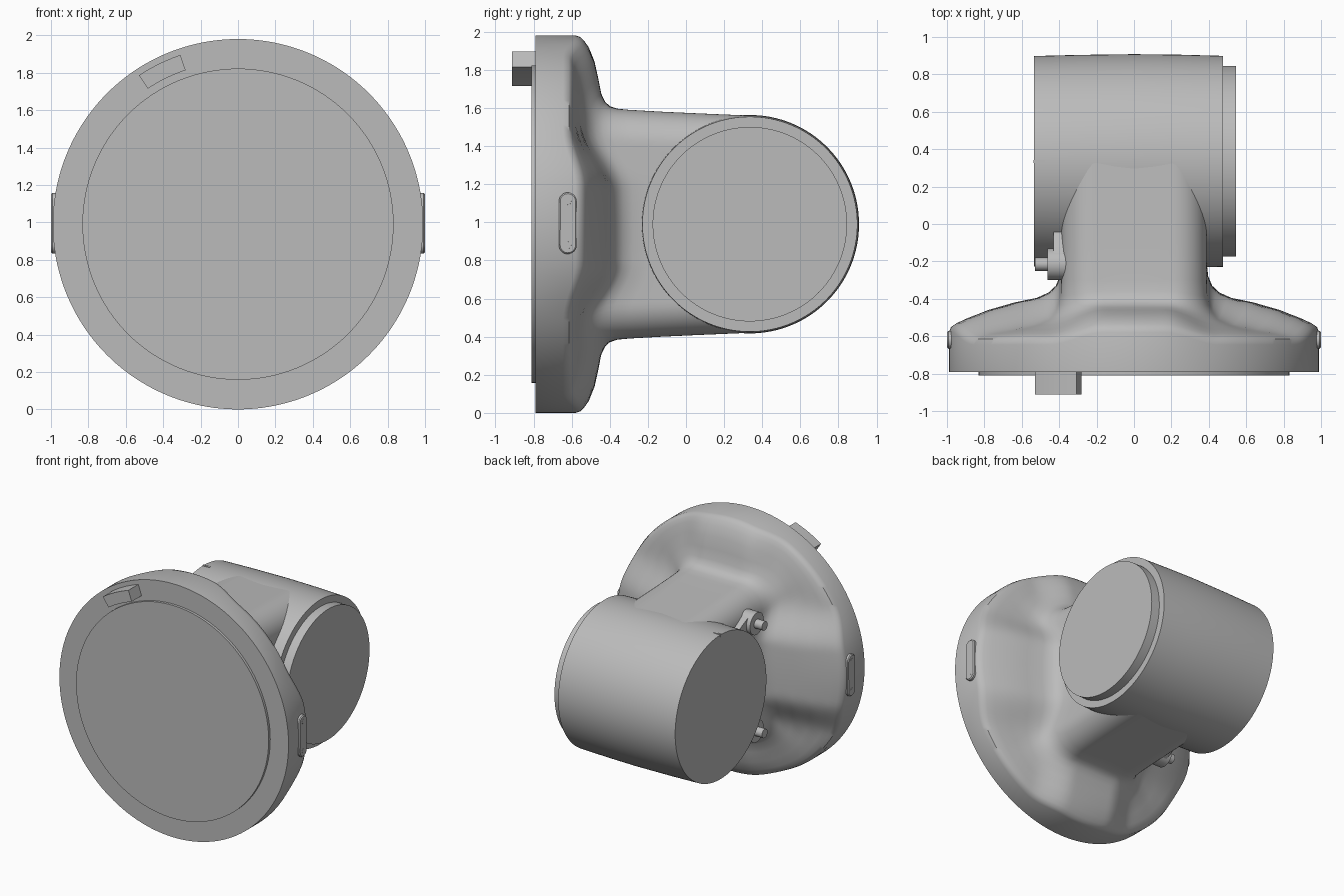
import bpy, bmesh
from math import sin, cos, pi, radians, hypot

if "Cube" in bpy.data.objects:
    bpy.data.objects.remove(bpy.data.objects["Cube"])

grey = bpy.data.materials.new("plain grey")
grey.use_nodes = True
grey.diffuse_color = (0.5, 0.5, 0.5, 1)
grey.node_tree.nodes["Principled BSDF"].inputs["Base Color"].default_value = (0.5, 0.5, 0.5, 1)

MID = 0.99        # height of the common axis
RIM = 0.99        # flange radius
BARREL_Y = 0.335  # barrel axis


def loft(name, rings, angle=30):
    """Skin a stack of equal closed rings and cap both ends."""
    bm = bmesh.new()
    loops = [[bm.verts.new(p) for p in ring] for ring in rings]
    n = len(loops[0])
    for a, b in zip(loops, loops[1:]):
        for i in range(n):
            j = (i + 1) % n
            bm.faces.new((a[i], a[j], b[j], b[i]))
    bm.faces.new(loops[0][::-1])
    bm.faces.new(loops[-1])
    bmesh.ops.recalc_face_normals(bm, faces=bm.faces)
    mesh = bpy.data.meshes.new(name)
    bm.to_mesh(mesh)
    bm.free()
    mesh.materials.append(grey)
    obj = bpy.data.objects.new(name, mesh)
    bpy.context.collection.objects.link(obj)
    bpy.ops.object.select_all(action='DESELECT')
    obj.select_set(True)
    bpy.context.view_layer.objects.active = obj
    bpy.ops.object.shade_smooth_by_angle(angle=radians(angle))
    return obj


def circle(r, n=96):
    return [(r * cos(2 * pi * i / n), r * sin(2 * pi * i / n)) for i in range(n)]


def lathe_x(name, y, z, profile, n=96):
    """Round part on an x axis from (x, radius) pairs."""
    return loft(name, [[(x, y + a, z + b) for a, b in circle(r, n)] for x, r in profile])


def smooth(lo, hi, v):
    t = min(max((v - lo) / (hi - lo), 0), 1)
    return t * t * (3 - 2 * t)


# Flange and neck: one loft from rounded-rectangle neck to round rim
HALF_W, HALF_H, CORNER = 0.388, 0.6, 0.18


def neck_radius(c, s):
    lo, hi = 0.0, 1.0
    for _ in range(22):
        r = (lo + hi) / 2
        dx = max(abs(r * c) - HALF_W + CORNER, 0)
        dz = max(abs(r * s) - HALF_H + CORNER, 0)
        if hypot(dx, dz) < CORNER:
            lo = r
        else:
            hi = r
    return lo


STEPS = [0, 0.015, 0.05, 0.11, 0.22, 0.42, 0.65, 0.84, 0.93, 0.98, 1]
SIDE = [-0.2, -0.28, -0.33, -0.365, -0.395, -0.42, -0.46, -0.505, -0.53, -0.55, -0.58]
TOP = [-0.3, -0.36, -0.40, -0.425, -0.445, -0.46, -0.48, -0.51, -0.535, -0.555, -0.58]
DIP = [-0.3, -0.39, -0.44, -0.475, -0.51, -0.54, -0.565, -0.585, -0.6, -0.615, -0.645]

directions = circle(1, 192)
necks = [neck_radius(c, s) for c, s in directions]
rings = []
for y, taper in ((0.33, 0.95), (0.05, 0.97), (-0.12, 0.983)):
    rings.append([(r * c, y, MID + r * s * taper) for r, (c, s) in zip(necks, directions)])
for t, side, top, dip in zip(STEPS, SIDE, TOP, DIP):
    ring = []
    for neck, (c, s) in zip(necks, directions):
        r = neck + t * (RIM - neck)
        x, z = r * c, r * s
        w_side = 1 - smooth(0.2, 0.5, abs(z))
        w_top = (1 - smooth(0.17, 0.45, abs(x))) * (1 - w_side)
        y = dip + w_side * (side - dip) + w_top * (top - dip)
        ring.append((x, y, MID + z))
    rings.append(ring)
rings.append([(RIM * c, -0.79, MID + RIM * s) for c, s in directions])
loft("flange_and_neck", rings, 40)

# Raised front face
loft("front_face", [[(a, y, MID + b) for a, b in circle(0.832, 128)] for y in (-0.81, -0.78)])

# Locating key, a short arc block on the front
arc = [radians(108.8 + 14.8 * i / 6) for i in range(7)]
key = [(0.956 * cos(a), 0.956 * sin(a)) for a in arc]
key += [(0.87 * cos(a), 0.87 * sin(a)) for a in reversed(arc)]
loft("locating_key", [[(x, y, MID + z) for x, z in key] for y in (-0.912, -0.78)])

# Cross barrel with a stepped end cap
lathe_x("barrel", BARREL_Y, MID,
        [(-0.535, 0.563), (-0.3, 0.569), (0, 0.573), (0.25, 0.57), (0.475, 0.564)], 128)
lathe_x("barrel_end_cap", BARREL_Y, MID, [(0.46, 0.51), (0.545, 0.51)], 128)

# Index mark on top of the barrel
mark = [(-0.536, 0.326), (-0.475, 0.326), (-0.475, 0.342), (-0.536, 0.342)]
loft("index_mark", [[(x, y, MID + z) for x, y in mark] for z in (0.55, 0.568)])


def pill(r, half):
    """Upright stadium outline."""
    return [(a, b + (half if i < 16 else -half)) for i, (a, b) in enumerate(circle(r, 32))]


# Side plates with two screws each
for sign, label in ((1, "left"), (-1, "right")):
    sections = ((0.95, 0.047), (0.993, 0.047), (1.0, 0.04))
    loft(label + "_side_plate",
         [[(sign * x, -0.62 + a, MID + 0.005 + b) for a, b in pill(r, 0.115)]
          for x, r in sections])
    for dz in (-0.11, 0.12):
        lathe_x(label + "_plate_screw", -0.62, MID + dz,
                [(sign * 0.99, 0.02), (sign * 1.001, 0.018)], 24)

# Two connectors on the right side of the neck
for dz, label in ((0.42, "upper"), (-0.42, "lower")):
    z = MID + dz
    lug = [(a * (1 if a < 0 else 2.1), b * (1 if a < 0 else 1 - 0.6 * a / 0.082))
           for a, b in circle(0.082, 32)]
    loft(label + "_connector_lug",
         [[(x, -0.215 + a, z + b) for a, b in lug] for x in (-0.3, -0.43)])
    lathe_x(label + "_connector_boss", -0.215, z, [(-0.3, 0.085), (-0.462, 0.085)], 40)
    lathe_x(label + "_connector_pin", -0.215, z, [(-0.4, 0.035), (-0.53, 0.035)], 32)
